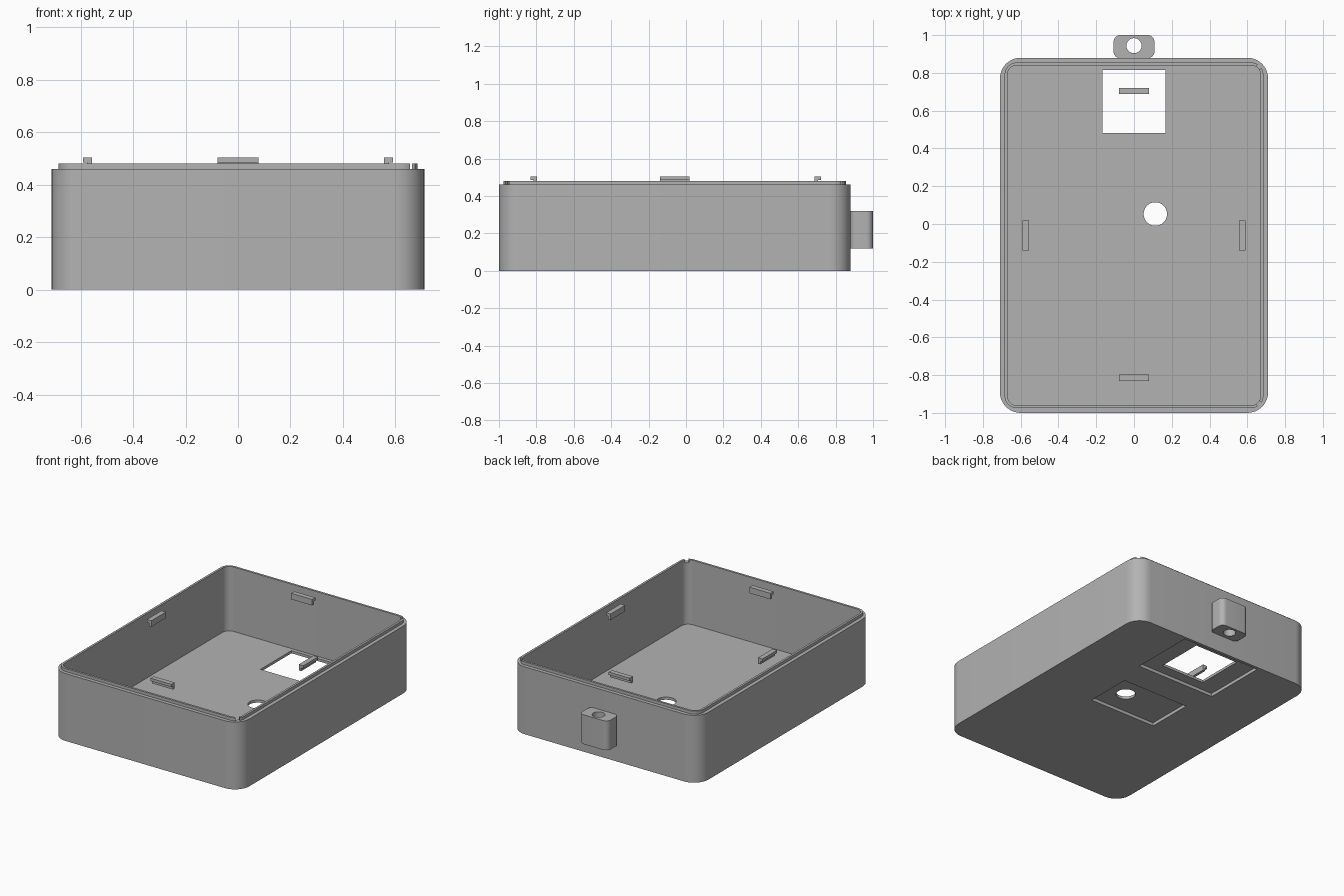
import bpy, bmesh, math
from mathutils import Matrix, Vector

if "Cube" in bpy.data.objects:
    bpy.data.objects.remove(bpy.data.objects["Cube"], do_unlink=True)

GREY = (0.45, 0.45, 0.45, 1)
mat = bpy.data.materials.new("plain_grey")
mat.use_nodes = True
mat.diffuse_color = GREY
bsdf = mat.node_tree.nodes["Principled BSDF"]
bsdf.inputs["Base Color"].default_value = GREY


def rounded_rect(x0, x1, y0, y1, r=0.0, steps=10):
    """Counter-clockwise outline with rounded corners."""
    if r == 0:
        return [(x0, y0), (x1, y0), (x1, y1), (x0, y1)]
    centres = [(x1 - r, y1 - r), (x0 + r, y1 - r), (x0 + r, y0 + r), (x1 - r, y0 + r)]
    points = []
    for quarter, (cx, cy) in enumerate(centres):
        for i in range(steps + 1):
            a = (quarter + i / steps) * math.pi / 2
            points.append((cx + r * math.cos(a), cy + r * math.sin(a)))
    return points


def circle(cx, cy, r, sides=48):
    return [(cx + r * math.cos(2 * math.pi * i / sides),
             cy + r * math.sin(2 * math.pi * i / sides)) for i in range(sides)]


def prism(name, outline, z0, z1, matrix=None):
    """Extrude an outline from z0 to z1."""
    bm = bmesh.new()
    face = bm.faces.new([bm.verts.new((x, y, z0)) for x, y in outline])
    top = bmesh.ops.extrude_face_region(bm, geom=[face])["geom"]
    bmesh.ops.translate(bm, vec=(0, 0, z1 - z0),
                        verts=[v for v in top if isinstance(v, bmesh.types.BMVert)])
    if matrix:
        bm.transform(matrix)
    bmesh.ops.recalc_face_normals(bm, faces=bm.faces)
    mesh = bpy.data.meshes.new(name)
    bm.to_mesh(mesh)
    bm.free()
    mesh.materials.append(mat)
    obj = bpy.data.objects.new(name, mesh)
    bpy.context.collection.objects.link(obj)
    return obj


def carve(obj, cutters):
    """Subtract the cutters, then discard them."""
    for cutter in cutters:
        cutter.hide_render = True
        mod = obj.modifiers.new("cut", "BOOLEAN")
        mod.operation, mod.solver, mod.object = "DIFFERENCE", "EXACT", cutter
    bpy.context.view_layer.update()
    graph = bpy.context.evaluated_depsgraph_get()
    mesh = bpy.data.meshes.new_from_object(obj.evaluated_get(graph))
    obj.modifiers.clear()
    obj.data = mesh
    for cutter in cutters:
        bpy.data.objects.remove(cutter, do_unlink=True)


def smooth(obj):
    bpy.ops.object.select_all(action="DESELECT")
    obj.select_set(True)
    bpy.context.view_layer.objects.active = obj
    bpy.ops.object.shade_smooth_by_angle(angle=math.radians(30))


# Main dimensions
HALF_X, FRONT, BACK = 0.71, -1.0, 0.88
RIM, LIP_TOP, FLOOR = 0.46, 0.48, 0.04
MID_Y = (FRONT + BACK) / 2


def inset(d, r):
    return rounded_rect(-HALF_X + d, HALF_X - d, FRONT + d, BACK - d, r)


# Tray shell with window, round hole and shallow underside recesses
shell = prism("tray_shell", inset(0, 0.11), 0, RIM)
carve(shell, [
    prism("cavity_cutter", inset(0.04, 0.05), FLOOR, 1),
    prism("window_recess_cutter", rounded_rect(-0.3, 0.3, 0.41, 0.86), -0.1, 0.022),
    prism("hole_recess_cutter", rounded_rect(-0.255, 0.255, -0.115, 0.21), -0.1, 0.022),
    prism("window_cutter", rounded_rect(-0.167, 0.167, 0.481, 0.815), -0.2, 0.2),
    prism("round_hole_cutter", circle(0.113, 0.053, 0.062), -0.2, 0.2),
])
smooth(shell)

# Raised lip, split by a diagonal gap at each corner
lip = prism("rim_lip", inset(0.025, 0.065), RIM, LIP_TOP)
cutters = [prism("lip_inner_cutter", inset(0.04, 0.05), 0.3, 0.7)]
for sx in (-1, 1):
    for y, sy in ((FRONT, -1), (BACK, 1)):
        place = (Matrix.Translation((sx * (HALF_X - 0.046), y - sy * 0.046, 0))
                 @ Matrix.Rotation(math.atan2(sy, sx), 4, "Z"))
        cutters.append(prism("gap_cutter", rounded_rect(-0.08, 0.08, -0.013, 0.013),
                             0.3, 0.7, place))
carve(lip, cutters)
smooth(lip)

# Hooked clips near each wall; the hook points outward
hook = [(0, 0.463), (0.018, 0.463), (0.018, 0.485),
        (0.034, 0.485), (0.034, 0.504), (0, 0.504)]
clips = {"left_clip": ((0.557, MID_Y), (1, 0)), "right_clip": ((-0.557, MID_Y), (-1, 0)),
         "back_clip": ((0, 0.687), (0, 1)), "front_clip": ((0, -0.797), (0, -1))}
for name, ((x, y), (dx, dy)) in clips.items():
    out, up = Vector((dx, dy, 0)), Vector((0, 0, 1))
    frame = Matrix((out, up, out.cross(up))).transposed().to_4x4()
    prism(name, hook, -0.079, 0.079, Matrix.Translation((x, y, 0)) @ frame)

# Lug with a vertical hole on the back wall
lug = prism("back_lug", rounded_rect(-0.108, 0.108, BACK - 0.002, 1.0, 0.035), 0.12, 0.32)
carve(lug, [prism("lug_hole_cutter", circle(0, 0.944, 0.04), 0, 0.5)])
smooth(lug)
